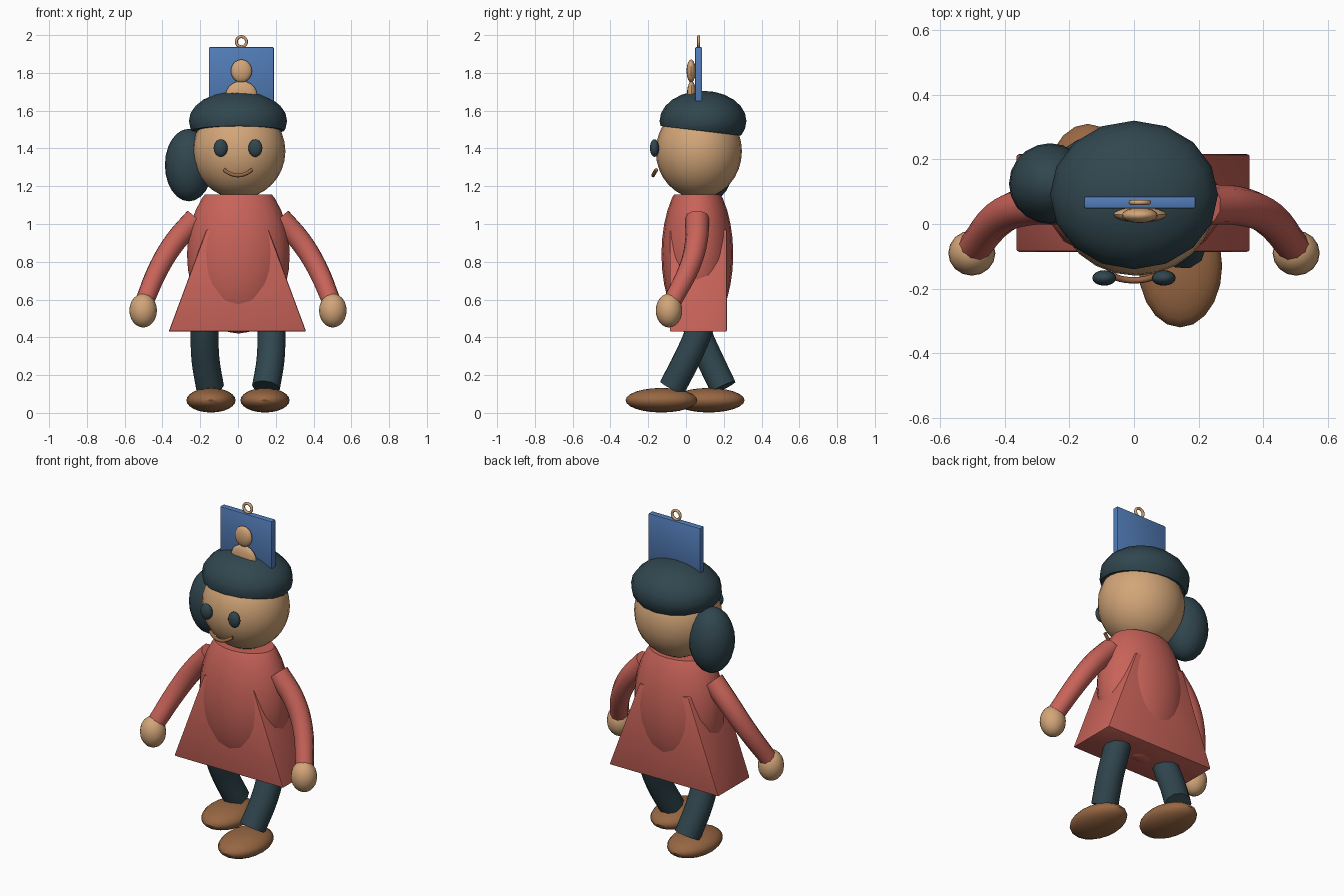
import bpy, bmesh, math
from mathutils import Vector, Matrix

if "Cube" in bpy.data.objects:
    bpy.data.objects.remove(bpy.data.objects["Cube"])


def material(name, rgb):
    m = bpy.data.materials.new(name)
    m.diffuse_color = (*rgb, 1)
    m.use_nodes = True
    m.node_tree.nodes["Principled BSDF"].inputs["Base Color"].default_value = m.diffuse_color
    return m


TEAL = material("dark teal", (0.03, 0.062, 0.077))
SKIN = material("skin tan", (0.65, 0.38, 0.19))
RED = material("dress red", (0.58, 0.125, 0.1))
BROWN = material("shoe brown", (0.31, 0.135, 0.056))
BLUE = material("board blue", (0.085, 0.205, 0.48))


def finish(ob, mat, angle=40):
    ob.data.materials.clear()
    ob.data.materials.append(mat)
    bpy.ops.object.select_all(action='DESELECT')
    ob.select_set(True)
    bpy.context.view_layer.objects.active = ob
    bpy.ops.object.shade_smooth_by_angle(angle=math.radians(angle))
    return ob


def from_bmesh(name, bm, mat, angle=40):
    bmesh.ops.recalc_face_normals(bm, faces=bm.faces)
    me = bpy.data.meshes.new(name)
    bm.to_mesh(me)
    bm.free()
    ob = bpy.data.objects.new(name, me)
    bpy.context.collection.objects.link(ob)
    return finish(ob, mat, angle)


def ellipsoid(name, loc, radii, mat, segs=20, rings=12, cut=None):
    """Scaled sphere; cut = (point, normal) removes and caps the normal side."""
    bm = bmesh.new()
    bmesh.ops.create_uvsphere(bm, u_segments=segs, v_segments=rings, radius=1,
                              matrix=Matrix.LocRotScale(Vector(loc), None, Vector(radii)))
    if cut:
        geom = bm.verts[:] + bm.edges[:] + bm.faces[:]
        res = bmesh.ops.bisect_plane(bm, geom=geom, plane_co=cut[0],
                                     plane_no=cut[1], clear_outer=True)
        rim = [e for e in res["geom_cut"] if isinstance(e, bmesh.types.BMEdge)]
        bmesh.ops.contextual_create(bm, geom=rim)
    return from_bmesh(name, bm, mat)


def box(name, loc, size, mat, bevel, top_width=1.0):
    """Bevelled box whose top can be narrowed along x."""
    bm = bmesh.new()
    bmesh.ops.create_cube(bm, size=1)
    for v in bm.verts:
        if v.co.z > 0:
            v.co.x *= top_width
        v.co = Vector(a * b for a, b in zip(v.co, size)) + Vector(loc)
    bmesh.ops.bevel(bm, geom=bm.edges[:], offset=bevel, segments=2,
                    affect='EDGES', profile=0.5)
    return from_bmesh(name, bm, mat)


def tube(name, points, radii, mat, sides=3, steps=4):
    """Round capped limb along a smooth path."""
    cu = bpy.data.curves.new(name, 'CURVE')
    cu.dimensions = '3D'
    cu.bevel_depth = 1
    cu.bevel_resolution = sides
    cu.resolution_u = steps
    cu.use_fill_caps = True
    sp = cu.splines.new('BEZIER')
    sp.bezier_points.add(len(points) - 1)
    for bp, p, r in zip(sp.bezier_points, points, radii):
        bp.co, bp.radius = p, r
        bp.handle_left_type = bp.handle_right_type = 'AUTO'
    ob = bpy.data.objects.new(name, cu)
    bpy.context.collection.objects.link(ob)
    bpy.ops.object.select_all(action='DESELECT')
    ob.select_set(True)
    bpy.context.view_layer.objects.active = ob
    bpy.ops.object.convert(target='MESH')
    return finish(bpy.context.view_layer.objects.active, mat, 50)


# Head, hair and cap
ellipsoid("head", (0.005, 0.068, 1.385), (0.246, 0.228, 0.25), SKIN, 24, 16)
ellipsoid("hair_bun", (-0.26, 0.125, 1.312), (0.127, 0.125, 0.192), TEAL)
ellipsoid("cap", (0, 0.09, 1.545), (0.26, 0.23, 0.16), TEAL, 16, 12,
          cut=((0, 0.09, 1.492), (0, -0.12, -1)))

# Face
for side, s in (("left", -1), ("right", 1)):
    ellipsoid(side + "_eye", (0.092 * s, -0.167, 1.402), (0.037, 0.024, 0.047), TEAL, 16, 10)
tube("mouth", [(-0.075, -0.157, 1.287), (-0.04, -0.17, 1.266), (0, -0.174, 1.257),
               (0.04, -0.17, 1.266), (0.075, -0.157, 1.287)], [0.01] * 5, BROWN, 2)

# Torso and flared dress
ellipsoid("torso", (0.002, 0.06, 0.84), (0.272, 0.19, 0.42), RED, 20, 16,
          cut=((0, 0, 1.155), (0, 0, 1)))
box("dress", (-0.003, 0.065, 0.7), (0.728, 0.302, 0.54), RED, 0.008, top_width=0.45)

# Arms, hands, legs and shoes
for side, s in (("left", -1), ("right", 1)):
    tube(side + "_arm", [(0.222 * s, 0.06, 1.03), (0.33 * s, 0.055, 0.91),
                         (0.415 * s, 0.02, 0.775), (0.497 * s, -0.075, 0.585)],
         [0.063, 0.06, 0.056, 0.05], RED)
    ellipsoid(side + "_hand", (0.502 * s, -0.09, 0.542), (0.073, 0.07, 0.09), SKIN, 16, 12)
    # right leg steps forward, left leg steps back
    stride = -0.065 - 0.07 * s
    tube(side + "_leg", [(0.175 * s, 0.065 + 0.05 * s, 0.58), (0.177 * s, 0.065 - 0.005 * s, 0.41),
                         (0.172 * s, 0.065 - 0.063 * s, 0.28), (0.148 * s, 0.062 - 0.135 * s, 0.135)],
         [0.074, 0.074, 0.074, 0.074], TEAL)
    ellipsoid(side + "_shoe", (0.143 * s, -0.005 - 0.125 * s, 0.067), (0.13, 0.19, 0.065), BROWN)

# Hanging board with small figure and ring
box("board", (0.018, 0.067, 1.793), (0.345, 0.038, 0.286), BLUE, 0.006)
ellipsoid("figure_head", (0.018, 0.027, 1.81), (0.056, 0.024, 0.061), SKIN, 16, 10)
ellipsoid("figure_shoulders", (0.018, 0.029, 1.685), (0.083, 0.024, 0.072), SKIN, 16, 10)
bpy.ops.mesh.primitive_torus_add(location=(0.018, 0.067, 1.965), rotation=(math.pi / 2, 0, 0),
                                 major_radius=0.027, minor_radius=0.008,
                                 major_segments=20, minor_segments=8)
ring = bpy.context.object
ring.name = "ring"
finish(ring, SKIN, 60)
